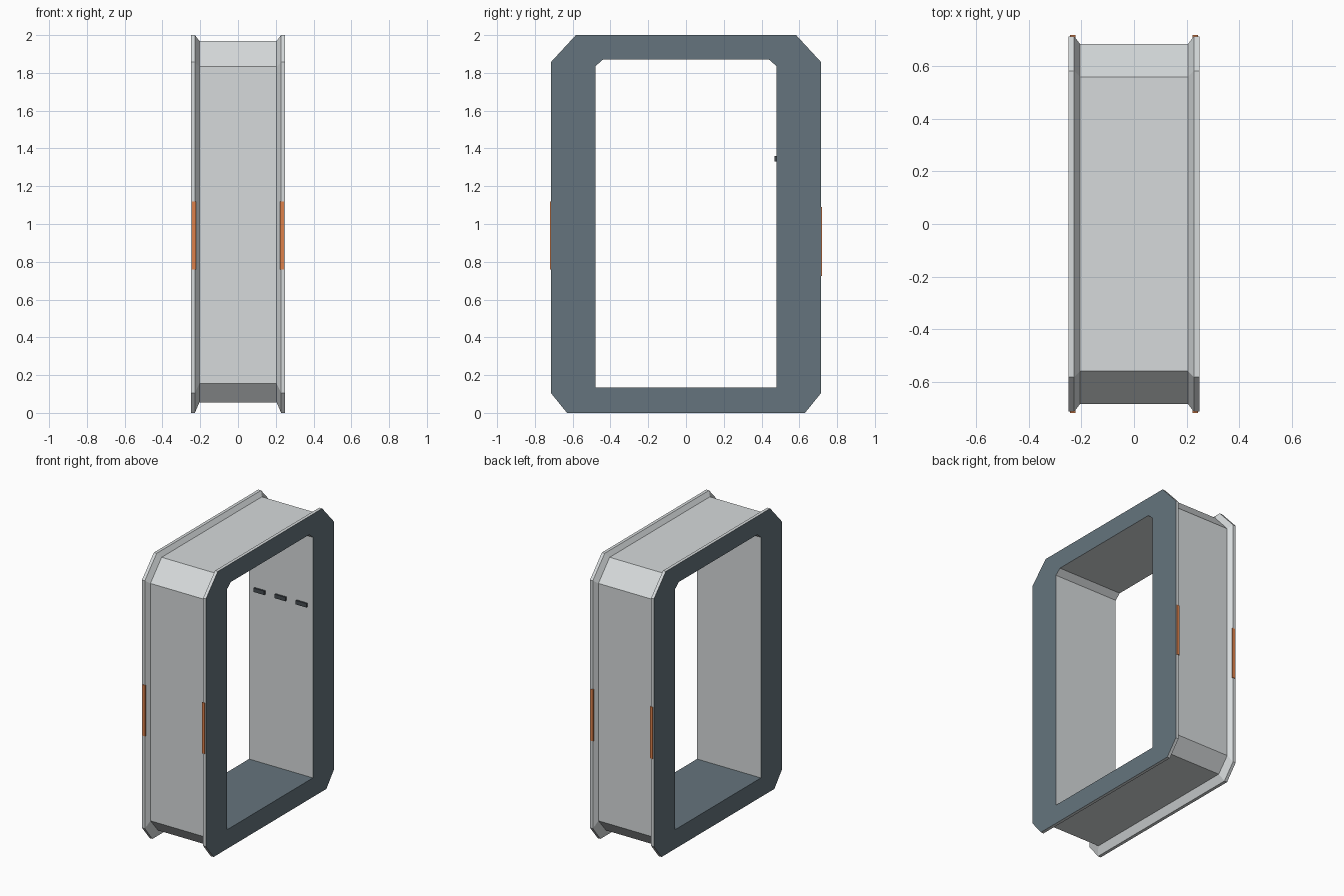
import bpy
import bmesh
from mathutils import Matrix

old = bpy.data.objects.get("Cube")
if old:
    bpy.data.objects.remove(old, do_unlink=True)


def material(name, rgb):
    mat = bpy.data.materials.new(name)
    mat.use_nodes = True
    colour = (*rgb, 1)
    mat.diffuse_color = colour
    mat.node_tree.nodes["Principled BSDF"].inputs["Base Color"].default_value = colour
    return mat


light_grey = material("light grey", (0.67, 0.70, 0.71))
slate = material("slate", (0.13, 0.175, 0.205))
orange = material("orange", (0.73, 0.22, 0.07))
charcoal = material("charcoal", (0.06, 0.07, 0.08))


def finish(bm, name, mats):
    mesh = bpy.data.meshes.new(name)
    bm.to_mesh(mesh)
    bm.free()
    for mat in mats:
        mesh.materials.append(mat)
    obj = bpy.data.objects.new(name, mesh)
    bpy.context.collection.objects.link(obj)
    return obj


def box(name, low, high, mat):
    bm = bmesh.new()
    size = [b - a for a, b in zip(low, high)]
    mid = [(a + b) / 2 for a, b in zip(low, high)]
    bmesh.ops.create_cube(bm, size=1, matrix=Matrix.Translation(mid) @ Matrix.Diagonal((*size, 1)))
    return finish(bm, name, [mat])


def outline(half, z0, z1, low_cut, top_cut):
    """Rectangle with cut corners, as (y, z) points."""
    (ly, lz), (ty, tz) = low_cut, top_cut
    right = [(half - ly, z0), (half, z0 + lz), (half, z1 - tz), (half - ty, z1)]
    return right + [(-y, z) for y, z in reversed(right)]


rim = outline(0.715, 0, 2, (0.085, 0.105), (0.132, 0.143))
body = outline(0.685, 0.055, 1.97, (0.085, 0.10), (0.125, 0.137))
opening = outline(0.48, 0.135, 1.87, (0, 0), (0.04, 0.035))

# Frame: one closed skin through the opening, rims and recessed body
half_section = [(0.205, body), (0.228, rim), (0.25, rim), (0.25, opening)]
section = half_section + [(-x, loop) for x, loop in reversed(half_section)]
bm = bmesh.new()
rings = [[bm.verts.new((x, y, z)) for y, z in loop] for x, loop in section]
for i, ring in enumerate(rings):
    following = rings[(i + 1) % len(rings)]
    for j in range(len(ring)):
        k = (j + 1) % len(ring)
        bm.faces.new((ring[j], ring[k], following[k], following[j]))
bmesh.ops.remove_doubles(bm, verts=bm.verts, dist=0.0001)
bmesh.ops.recalc_face_normals(bm, faces=bm.faces)
bm.normal_update()
for face in bm.faces:
    is_side = abs(face.normal.x) > 0.99
    is_floor = face.normal.z > 0.9 and face.calc_center_median().z < 0.2
    face.material_index = int(is_side or is_floor)
finish(bm, "portal_frame", [light_grey, slate])

# Orange marker strips on the front and back rim edges
for side, sx in (("left", 1), ("right", -1)):
    x0, x1 = sorted((sx * 0.222, sx * 0.243))
    box(f"front_marker_{side}", (x0, -0.719, 0.76), (x1, -0.71, 1.12), orange)
    box(f"back_marker_{side}", (x0, 0.71, 0.725), (x1, 0.719, 1.09), orange)

# Row of small dark plates on the inside of the back wall
for i, x in enumerate((-0.165, 0, 0.165)):
    box(f"wall_plate_{i + 1}", (x - 0.042, 0.468, 1.332), (x + 0.042, 0.481, 1.36), charcoal)
